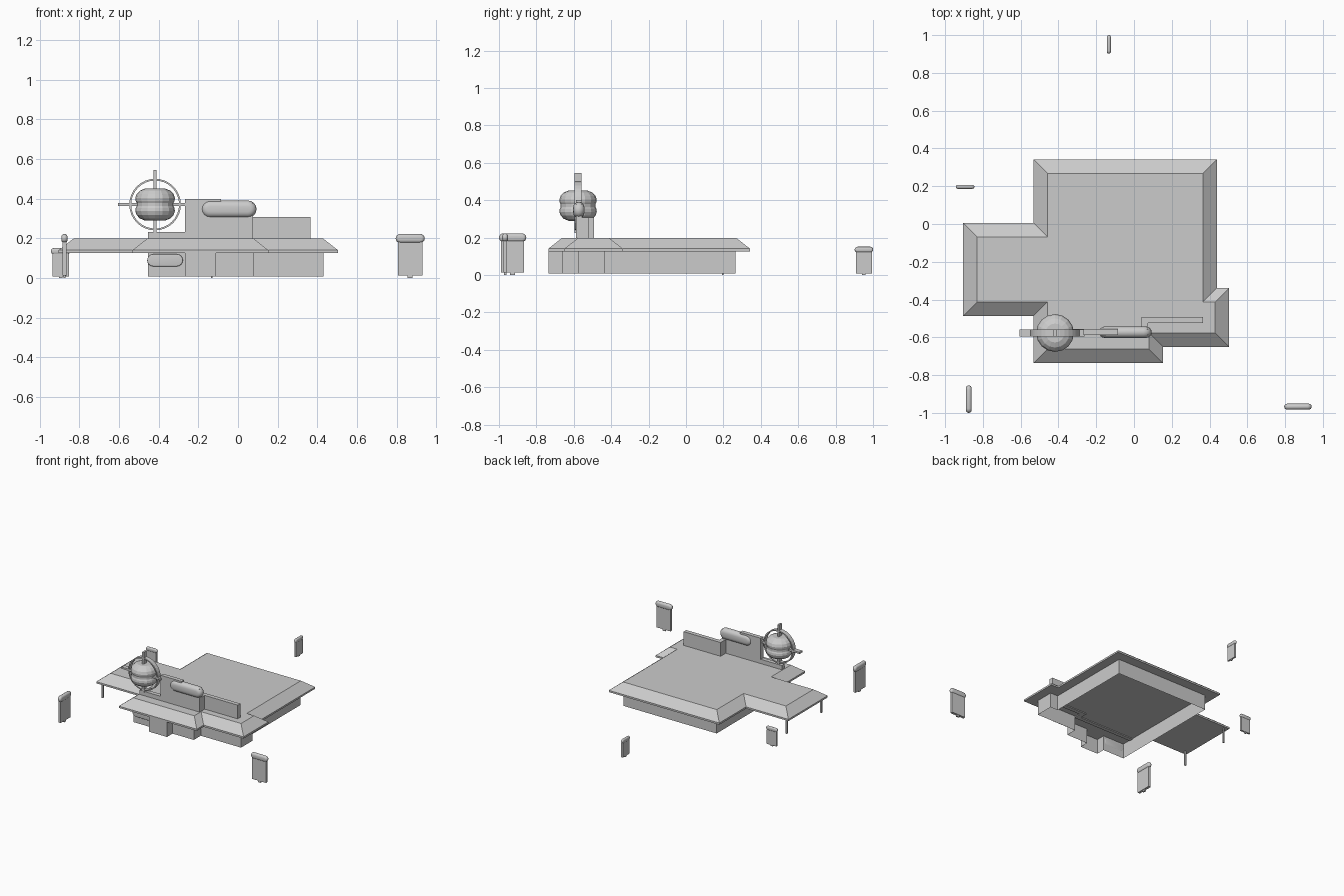
import bpy, bmesh, math
from mathutils import Matrix, Vector

if "Cube" in bpy.data.objects:
    bpy.data.objects.remove(bpy.data.objects["Cube"])

grey = bpy.data.materials.new("light grey")
grey.diffuse_color = (0.6, 0.6, 0.6, 1)
grey.use_nodes = True
grey.node_tree.nodes["Principled BSDF"].inputs["Base Color"].default_value = grey.diffuse_color


def finish(name, bm):
    bmesh.ops.recalc_face_normals(bm, faces=bm.faces)
    me = bpy.data.meshes.new(name)
    bm.to_mesh(me)
    bm.free()
    ob = bpy.data.objects.new(name, me)
    me.materials.append(grey)
    bpy.context.collection.objects.link(ob)
    return ob


def box(name, x0, x1, y0, y1, z0, z1):
    bm = bmesh.new()
    m = Matrix.Translation(((x0 + x1) / 2, (y0 + y1) / 2, (z0 + z1) / 2))
    m = m @ Matrix.Diagonal((x1 - x0, y1 - y0, z1 - z0, 1))
    bmesh.ops.create_cube(bm, size=1, matrix=m)
    return finish(name, bm)


def loft(name, loops, cap_start=True, cap_end=True):
    """Skin a list of equal-length closed loops of 3D points."""
    bm = bmesh.new()
    rows = [[bm.verts.new(p) for p in loop] for loop in loops]
    n = len(rows[0])
    for a, b in zip(rows, rows[1:]):
        for i in range(n):
            j = (i + 1) % n
            bm.faces.new((a[i], a[j], b[j], b[i]))
    if cap_start:
        bm.faces.new(rows[0][::-1])
    if cap_end:
        bm.faces.new(rows[-1])
    return finish(name, bm)


def smooth(ob):
    bpy.ops.object.select_all(action='DESELECT')
    ob.select_set(True)
    bpy.context.view_layer.objects.active = ob
    bpy.ops.object.shade_smooth_by_angle(angle=math.radians(40))


def pill(name, length, height, depth, centre, turn=0):
    """Rounded-end sign lying along x, with rounded rims."""
    b = min(depth / 2, height * 0.35)

    def ring(a, side):
        cut, y = b * (1 - math.cos(a)), depth / 2 - b + b * math.sin(a)
        r, half = height / 2 - cut, length / 2 - height / 2
        pts = []
        for s in (1, -1):
            for i in range(9):
                t = math.radians(-90 + 22.5 * i)
                pts.append((s * (half + r * math.cos(t)), side * y, s * r * math.sin(t)))
        return pts
    steps = [math.radians(22.5 * k) for k in range(5)]
    rings = [ring(a, -1) for a in reversed(steps)]
    rings += [ring(a, 1) for a in steps[1 if depth / 2 - b < 1e-6 else 0:]]
    ob = loft(name, rings)
    ob.data.transform(Matrix.Translation(centre) @ Matrix.Rotation(turn, 4, 'Z'))
    smooth(ob)
    return ob


def inset(outline, d):
    """Move a clockwise right-angled outline inwards."""
    out = []
    n = len(outline)
    for i in range(n):
        p, c, q = (Vector(outline[k % n]) for k in (i - 1, i, i + 1))
        e, f = (c - p).normalized(), (q - c).normalized()
        out.append(c + d * (Vector((e.y, -e.x)) + Vector((f.y, -f.x))))
    return out


def at(outline, z):
    return [(p[0], p[1], z) for p in outline]


# Hipped roof with thin fascia
eave = [(-.532, .342), (.439, .342), (.439, -.338), (.504, -.338), (.504, -.65),
        (.153, -.65), (.153, -.736), (-.532, -.736), (-.532, -.487), (-.904, -.487),
        (-.904, .006), (-.532, .006)]
loft("roof", [at(eave, .127), at(eave, .141), at(inset(eave, .074), .199)])

# Walls: open shell below the roof, with a projecting entrance
wall = [(-.455, .265), (.365, .265), (.365, -.433), (.431, -.433), (.431, -.577),
        (.077, -.577), (.077, -.664), (-.11, -.664), (-.11, -.734), (-.267, -.734),
        (-.267, -.664), (-.455, -.664)]
loft("walls", [at(wall, .008), at(wall, .13)], False, False)
pill("wall_sign", .18, .062, .012, (-.368, -.669, .09))

# Posts under the side canopy
for i, y in enumerate((-.455, -.02)):
    box(f"canopy_post_{i}", -.876, -.864, y - .006, y + .006, .01, .13)

# Rooftop sign walls, reaching just below the ceiling
box("tall_sign_wall", -.267, -.085, -.588, -.556, .12, .4)
box("tall_sign_wall_lower", -.085, .075, -.588, -.556, .12, .38)
box("low_sign_wall", .04, .365, -.525, -.492, .12, .308)
box("low_sign_wall_return", .04, .075, -.556, -.525, .12, .308)
box("globe_base", -.453, -.267, -.588, -.556, .12, .233)
pill("roof_sign", .279, .087, .06, (-.046, -.573, .348))

# Globe: two bulges with a narrower waist
gx, gy, gz = -.418, -.577, .371
profile = [(.05, -.081), (.077, -.07), (.093, -.053), (.1, -.033), (.098, -.018),
           (.093, -.008), (.093, .008), (.098, .018), (.1, .033), (.093, .053),
           (.077, .07), (.05, .081)]
N = 16
loft("globe", [[(gx + r * math.cos(2 * math.pi * i / N), gy + r * math.sin(2 * math.pi * i / N), gz + h)
                for i in range(N)] for r, h in profile])

# Ring around the globe
bm = bmesh.new()
R = 32
section = [(.13, -.018), (.13, .018), (.121, .018), (.121, -.018)]
rows = []
for i in range(R):
    a = 2 * math.pi * i / R
    rows.append([bm.verts.new((gx + r * math.cos(a), gy + y, gz + r * math.sin(a))) for r, y in section])
for i in range(R):
    a, b = rows[i], rows[(i + 1) % R]
    for k in range(4):
        bm.faces.new((a[k], a[(k + 1) % 4], b[(k + 1) % 4], b[k]))
finish("globe_ring", bm)

# Four spokes
w, d = .007, .018
box("spoke_top", gx - w, gx + w, gy - d, gy + d, gz + .07, .546)
box("spoke_bottom", gx - w, gx + w, gy - d, gy + d, .225, gz - .07)
box("spoke_left", -.606, gx - .085, gy - d, gy + d, gz - w, gz + w)
box("spoke_right", gx + .085, -.262, gy - d, gy + d, gz - w, gz + w)

# Free-standing signs: foot, panel and pill top
signs = [("front_right", .868, -.967, 1, 0), ("front_left", -.875, -.927, 1, 90),
         ("back", -.133, .951, .68, 90), ("left", -.894, .197, .68, 0)]
for name, x, y, s, turn in signs:
    t = math.radians(turn)
    m = Matrix.Translation((x, y, 0)) @ Matrix.Rotation(t, 4, 'Z') @ Matrix.Scale(s, 4)
    box(name + "_sign_panel", -.062, .062, -.01, .01, .014, .182).data.transform(m)
    box(name + "_sign_foot", -.013, .013, -.006, .006, 0, .016).data.transform(m)
    pill(name + "_sign_top", .146, .046, .031, (0, 0, .2)).data.transform(m)
